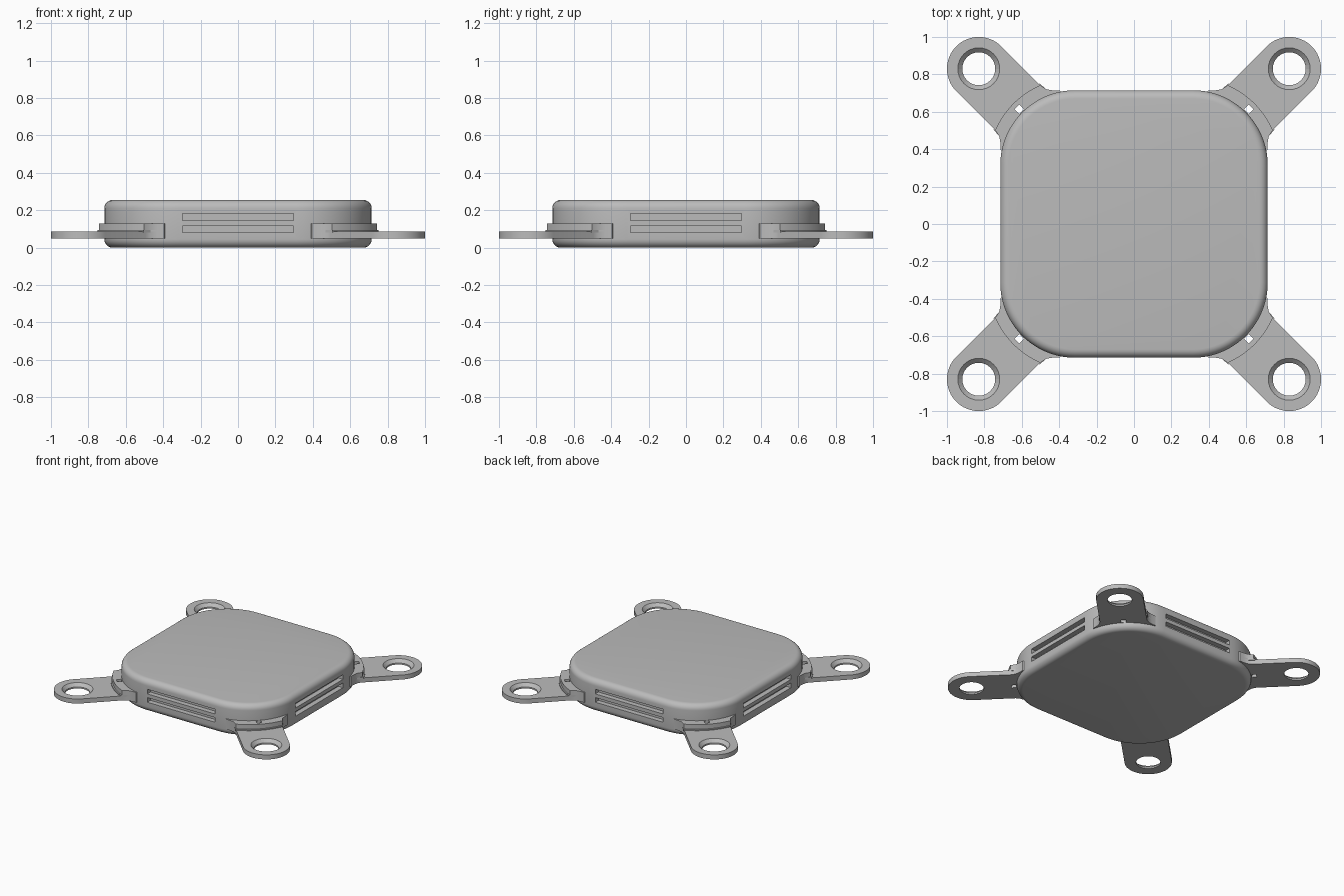
import bpy, bmesh
from math import sin, cos, pi, radians, sqrt
from mathutils import Matrix

old = bpy.data.objects.get("Cube")
if old:
    bpy.data.objects.remove(old)

grey = bpy.data.materials.new("plain grey")
grey.use_nodes = True
GREY = (0.5, 0.5, 0.5, 1)
grey.diffuse_color = GREY
grey.node_tree.nodes["Principled BSDF"].inputs["Base Color"].default_value = GREY

HALF, CORNER = 0.715, 0.4
CENTRE = (HALF - CORNER) * sqrt(2)      # corner centre, measured along a diagonal
TIP = 0.83 * sqrt(2)                    # mounting hole, measured along a diagonal


def arc(cx, cy, r, start, end, steps):
    return [(cx + r * cos(radians(start + (end - start) * i / steps)),
             cy + r * sin(radians(start + (end - start) * i / steps))) for i in range(steps + 1)]


def loft(name, rings, turn=0):
    """Skin a stack of (outline, z) rings and cap both ends."""
    bm = bmesh.new()
    loops = [[bm.verts.new((x, y, z)) for x, y in outline] for outline, z in rings]
    n = len(loops[0])
    for a, b in zip(loops, loops[1:]):
        for i in range(n):
            j = (i + 1) % n
            bm.faces.new((a[i], a[j], b[j], b[i]))
    bm.faces.new(loops[0][::-1])
    bm.faces.new(loops[-1])
    bmesh.ops.recalc_face_normals(bm, faces=bm.faces)
    bm.transform(Matrix.Rotation(radians(turn), 4, "Z"))
    mesh = bpy.data.meshes.new(name)
    bm.to_mesh(mesh)
    bm.free()
    mesh.materials.append(grey)
    obj = bpy.data.objects.new(name, mesh)
    bpy.context.collection.objects.link(obj)
    return obj


def cut(obj, cutters):
    for c in cutters:
        c.hide_render = True
        c.hide_viewport = True
        mod = obj.modifiers.new(c.name, "BOOLEAN")
        mod.operation = "DIFFERENCE"
        mod.solver = "EXACT"
        mod.object = c


def smooth(obj):
    bpy.ops.object.select_all(action="DESELECT")
    obj.select_set(True)
    bpy.context.view_layer.objects.active = obj
    bpy.ops.object.shade_smooth_by_angle(angle=radians(30))


def rounded_square(inset):
    c = HALF - CORNER
    pts = []
    for k, (sx, sy) in enumerate([(1, 1), (-1, 1), (-1, -1), (1, -1)]):
        pts += arc(sx * c, sy * c, CORNER - inset, 90 * k, 90 * k + 90, 20)
    return pts


def web(outer):
    """Corner bracket root: concave flares at the sides, arc at the outer end."""
    end = arc(CENTRE, 0, outer, -21.4, 21.4, 16)
    flare = [(0.84, 0.178), (0.81, 0.2), (0.785, 0.225), (0.6, 0.2)]
    return [(x, -y) for x, y in flare[::-1]] + end + flare


# Body: rounded slab with filleted top and bottom rims
R, TOP = 0.045, 0.255
rim = [(R * (1 - sin(t)), R * (1 - cos(t))) for t in [pi / 2 * i / 6 for i in range(7)]]
profile = [(inset, z) for inset, z in rim] + [(inset, TOP - z) for inset, z in rim[::-1]]
body = loft("body", [(rounded_square(inset), z) for inset, z in profile])

# Two vent slots on each side
slots = []
for k, side in enumerate(("left", "back", "right", "front")):
    for level, z in (("lower", 0.08), ("upper", 0.146)):
        box = [(HALF - 0.04, -0.297), (0.8, -0.297), (0.8, 0.297), (HALF - 0.04, 0.297)]
        slots.append(loft(f"{side}_{level}_slot_cutter", [(box, z), (box, z + 0.037)], 90 * k))
cut(body, slots)
smooth(body)

# Corner brackets: arm with countersunk hole, raised collar with a square pin hole
for k, corner in enumerate(("back_left", "back_right", "front_right", "front_left")):
    turn = 45 + 90 * k
    flare = [(0.87, 0.17), (0.84, 0.178), (0.81, 0.2), (0.785, 0.225), (0.6, 0.2)]
    plan = [(x, -y) for x, y in flare[::-1]] + arc(TIP, 0, 0.17, -90, 90, 32) + flare
    arm = loft(f"{corner}_arm", [(plan, 0.05), (plan, 0.086)], turn)
    collar = loft(f"{corner}_collar", [(web(0.476), 0.08), (web(0.476), 0.094),
                                       (web(0.466), 0.094), (web(0.466), 0.13)], turn)

    hole = [(arc(TIP, 0, r, 0, 348.75, 31), z)
            for r, z in ((0.088, 0), (0.088, 0.062), (0.112, 0.086), (0.112, 0.1))]
    hole_cutter = loft(f"{corner}_hole_cutter", hole, turn)
    p, h = 0.614 * sqrt(2), 0.018
    square = [(p - h, -h), (p + h, -h), (p + h, h), (p - h, h)]
    pin_cutter = loft(f"{corner}_pin_cutter", [(square, 0), (square, 0.2)], turn)
    cut(arm, [hole_cutter, pin_cutter])
    cut(collar, [pin_cutter])
    smooth(arm)
    smooth(collar)
